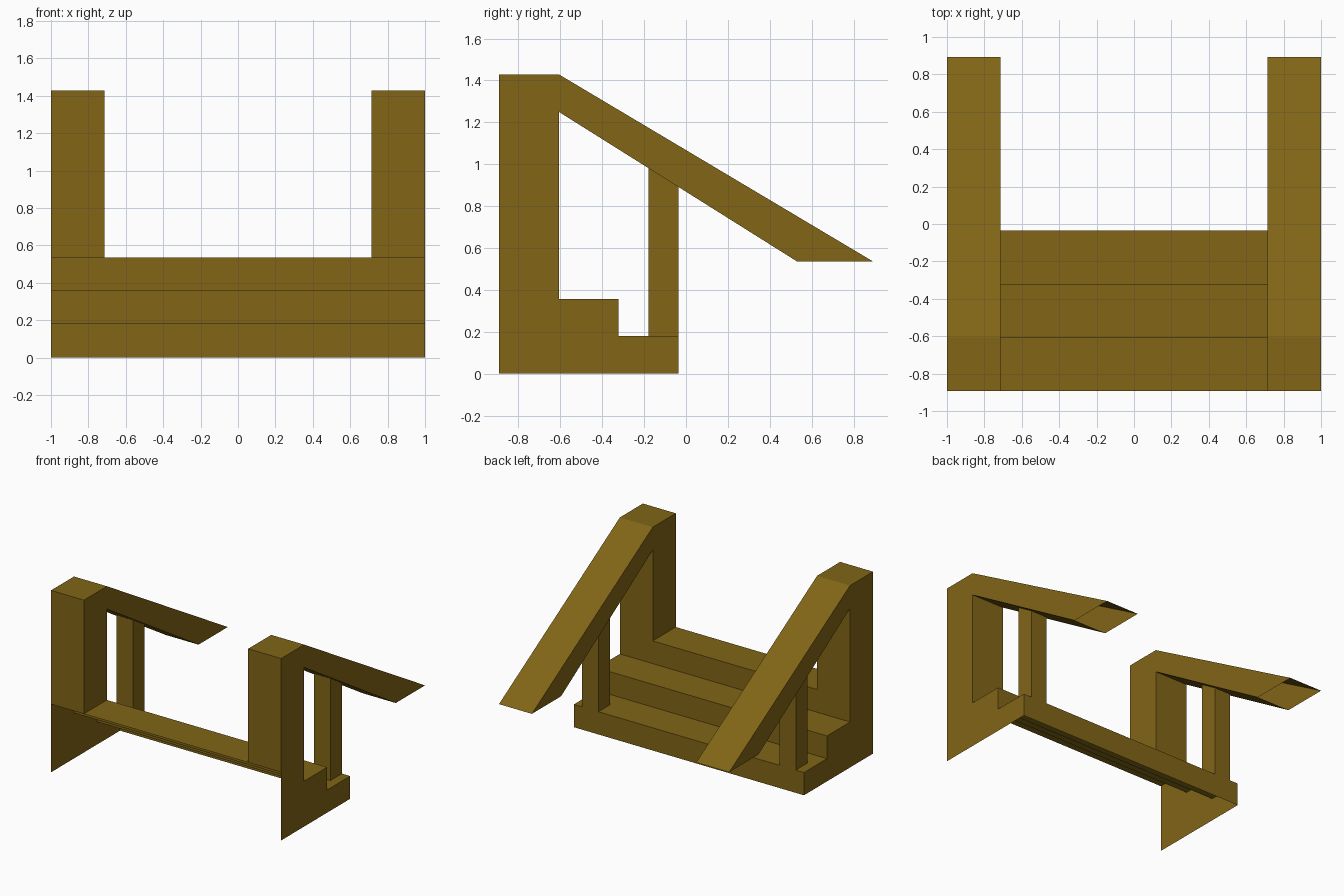
import bpy
import bmesh

if "Cube" in bpy.data.objects:
    bpy.data.objects.remove(bpy.data.objects["Cube"])

STEP_RISE = 0.1786
STEP_RUN = 0.2857
FRONT = -0.893
TOP = 3 * STEP_RISE

brown = bpy.data.materials.new("brown_wood")
brown.diffuse_color = (0.22, 0.13, 0.008, 1)
brown.use_nodes = True
brown.node_tree.nodes["Principled BSDF"].inputs["Base Color"].default_value = brown.diffuse_color


def profile_object(name, points, x0, x1, open_edges, mirror=False):
    """Sweep a (y, z) outline from x0 to x1, leaving the listed edges open."""
    bm = bmesh.new()
    a = [bm.verts.new((x0, y, z)) for y, z in points]
    b = [bm.verts.new((x1, y, z)) for y, z in points]
    bm.faces.new(a)
    bm.faces.new(b[::-1])
    n = len(points)
    for i in range(n):
        if i not in open_edges:
            j = (i + 1) % n
            bm.faces.new((a[j], a[i], b[i], b[j]))
    # the outlines run clockwise seen from +x
    bm.normal_update()
    if bm.faces[:][1].normal.x < 0:
        bmesh.ops.reverse_faces(bm, faces=bm.faces[:])
    mesh = bpy.data.meshes.new(name)
    bm.to_mesh(mesh)
    bm.free()
    mesh.materials.append(brown)
    obj = bpy.data.objects.new(name, mesh)
    bpy.context.collection.objects.link(obj)
    if mirror:
        obj.modifiers.new("other_side", 'MIRROR')
    return obj


# Staircase shell: open at the front and underneath
outline = [(FRONT, 0), (FRONT, TOP)]
for i in range(3):
    y = FRONT + (i + 1) * STEP_RUN
    outline += [(y, TOP - i * STEP_RISE), (y, TOP - (i + 1) * STEP_RISE)]
profile_object("steps", outline, -1, 1, {0, len(outline) - 1})

# Hollow pillar and sloping handrail, open at the base and the low end
pillar_back = FRONT + STEP_RUN
profile_object("pillar_and_handrail", [
    (FRONT, TOP), (FRONT, 1.429), (pillar_back, 1.429), (0.893, TOP),
    (0.53, TOP), (pillar_back, 1.25), (pillar_back, TOP),
], 0.714, 1, {3, 6}, mirror=True)

# Slim post between the lowest step and the handrail
profile_object("rail_post", [
    (-0.179, STEP_RISE), (-0.179, 0.982), (-0.036, 0.892), (-0.036, STEP_RISE),
], 0.786, 0.929, {1, 3}, mirror=True)
